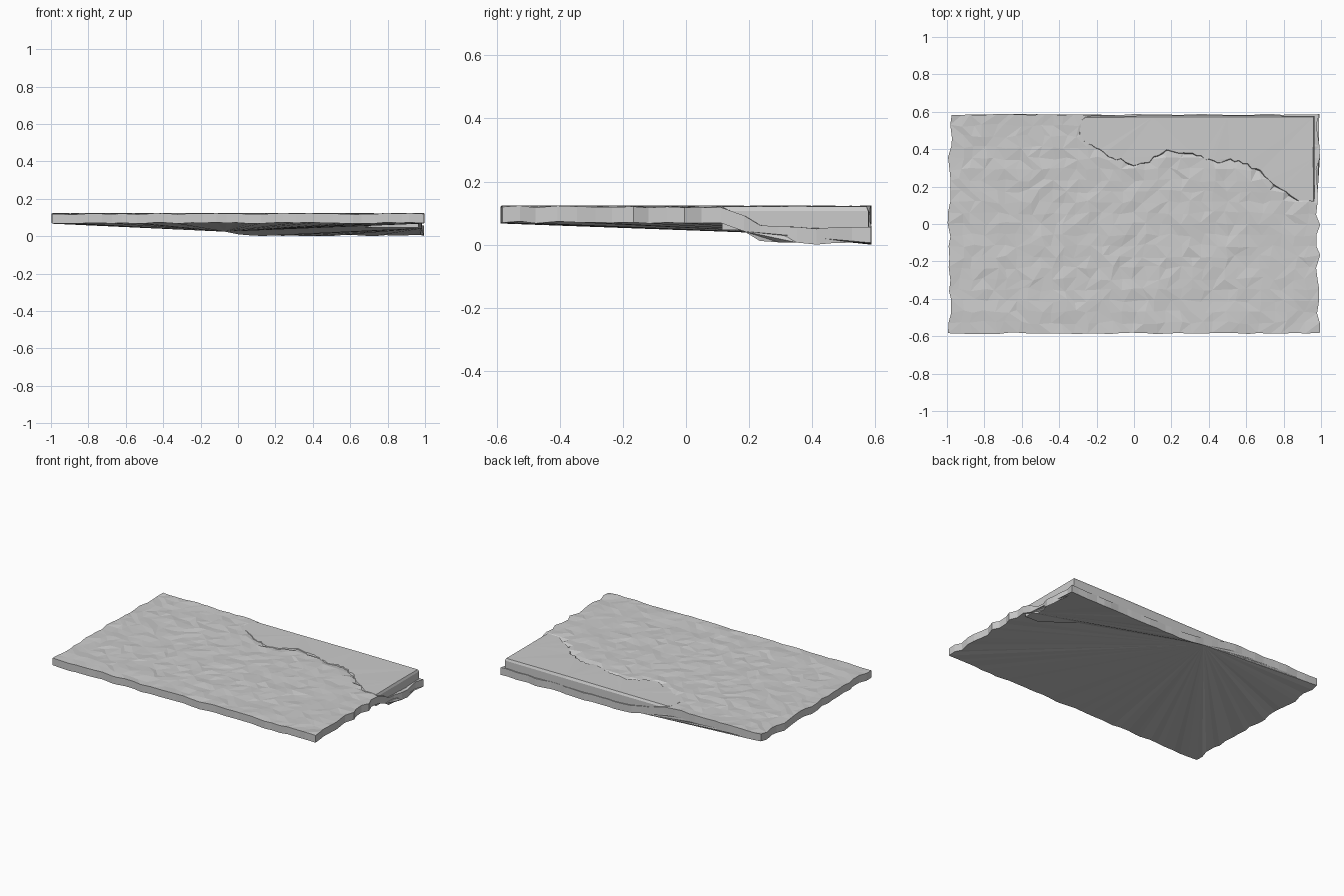
import bpy, bmesh, random
from mathutils import Vector, noise

if "Cube" in bpy.data.objects:
    bpy.data.objects.remove(bpy.data.objects["Cube"])

random.seed(7)
NX, NY = 32, 20

# Shoreline: y of the pool's front edge for a given x
SHORE = [(-0.30, 0.45), (-0.27, 0.43), (-0.20, 0.40), (-0.1, 0.34), (0.0, 0.31), (0.1, 0.34),
         (0.18, 0.39), (0.29, 0.375), (0.40, 0.33), (0.55, 0.33), (0.65, 0.29),
         (0.75, 0.21), (0.87, 0.12), (0.965, 0.115)]


def shore_y(x):
    x = min(max(x, SHORE[0][0]), SHORE[-1][0])
    for (x0, y0), (x1, y1) in zip(SHORE, SHORE[1:]):
        if x <= x1:
            return y0 + (y1 - y0) * (x - x0) / (x1 - x0)


def clamp(t):
    return min(max(t, 0.0), 1.0)


def ground_z(x, y):
    dip = clamp((y - shore_y(x)) / 0.14) * clamp((x + 0.30) / 0.35)
    return 0.124 - 0.067 * dip + random.uniform(-0.004, 0.004)


def finish(bm, name):
    bmesh.ops.recalc_face_normals(bm, faces=bm.faces)
    mesh = bpy.data.meshes.new(name)
    bm.to_mesh(mesh)
    bm.free()
    obj = bpy.data.objects.new(name, mesh)
    bpy.context.collection.objects.link(obj)
    return obj


# Ground: faceted rough top with a sunken back right corner
bm = bmesh.new()
grid = []
for j in range(NY + 1):
    row = []
    for i in range(NX + 1):
        x, y = -0.985 + 1.97 * i / NX, -0.585 + 1.17 * j / NY
        z = ground_z(x, y)
        edge_x, edge_y = i in (0, NX), j in (0, NY)
        x += random.uniform(-0.012, 0.012) if edge_x else random.uniform(-0.018, 0.018)
        y += random.uniform(-0.004, 0.004) if edge_y else random.uniform(-0.010, 0.010)
        row.append(bm.verts.new((x, y, z)))
    grid.append(row)
for j in range(NY):
    for i in range(NX):
        a, b, c, d = grid[j][i], grid[j][i + 1], grid[j + 1][i + 1], grid[j + 1][i]
        tris = ((a, b, c), (a, c, d)) if random.random() < 0.5 else ((a, b, d), (b, c, d))
        for t in tris:
            bm.faces.new(t)

# Rim walls of even height around the slab
rim = (grid[0][:-1] + [r[-1] for r in grid[:-1]] + grid[-1][:0:-1]
       + [r[0] for r in grid[:0:-1]])
low = [bm.verts.new(v.co - Vector((0, 0, 0.05))) for v in rim]
n = len(rim)
for k in range(n):
    m = (k + 1) % n
    bm.faces.new((rim[k], low[k], low[m], rim[m]))

# Underside: two fans that meet in a crease below the pool
pivot = min(range(n), key=lambda k: (low[k].co.xy - Vector((-0.1, 0.585))).length)
side = min(range(n), key=lambda k: (low[k].co.xy - Vector((0.985, 0.19))).length)
k = pivot + 1
while (k % n) != side:
    bm.faces.new((low[pivot], low[k % n], low[(k + 1) % n]))
    k += 1
for k in range(side + 1, pivot):
    bm.faces.new((low[side], low[k], low[k + 1]))
finish(bm, "ground_slab")

# Pool: jagged slab with a stepped edge filling the sunken corner
outline = []
steps = 56
for i in range(steps + 1):
    x = -0.297 + 1.262 * i / steps
    rough = 0.012 if x < 0.8 else 0.002
    outline.append((x, shore_y(x) + random.uniform(-rough, rough)))
outline += [(0.966, 0.35), (0.965, 0.578), (0.5, 0.580), (0.1, 0.579),
            (-0.26, 0.578), (-0.285, 0.56), (-0.297, 0.52)]
bm = bmesh.new()
base = [bm.verts.new((x, y, 0.05)) for x, y in outline]
brim = [bm.verts.new((x, y, 0.110)) for x, y in outline]
count = len(outline)
for k in range(count):
    m = (k + 1) % count
    bm.faces.new((base[k], base[m], brim[m], brim[k]))
bm.faces.new(base[::-1])
top = bm.faces.new(brim)
bm.normal_update()
bmesh.ops.inset_region(bm, faces=[top], thickness=0.008, depth=0.0, use_even_offset=False)
for v in top.verts:
    v.co.z = 0.124 + 0.003 * noise.noise(v.co * 9)
bmesh.ops.triangulate(bm, faces=[f for f in bm.faces if len(f.verts) > 4])
pool = finish(bm, "pool_surface")

# Put the lowest point on the floor
slab = bpy.data.objects["ground_slab"]
drop = min(v.co.z for v in slab.data.vertices)
for obj in (slab, pool):
    for v in obj.data.vertices:
        v.co.z -= drop
